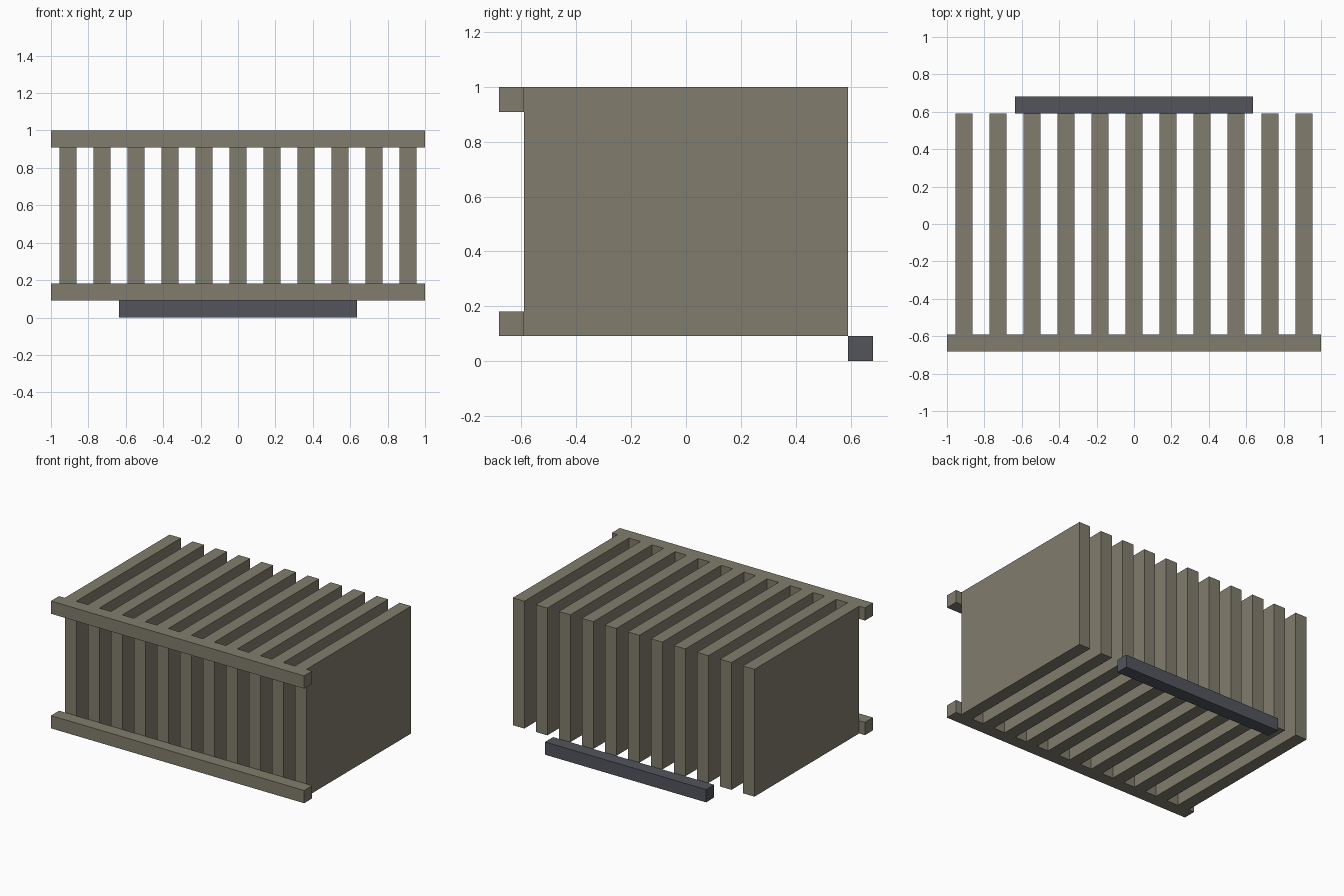
import bpy
import bmesh
from mathutils import Vector

cube = bpy.data.objects.get("Cube")
if cube:
    bpy.data.objects.remove(cube, do_unlink=True)

U = 1 / 11  # thickness of every bar and slat


def make_material(name, rgb):
    mat = bpy.data.materials.new(name)
    mat.use_nodes = True
    mat.diffuse_color = (*rgb, 1)
    bsdf = next(n for n in mat.node_tree.nodes if n.type == 'BSDF_PRINCIPLED')
    bsdf.inputs["Base Color"].default_value = (*rgb, 1)
    bsdf.inputs["Roughness"].default_value = 0.8
    return mat


def box(name, low, high, mat):
    low, high = Vector(low), Vector(high)
    mesh = bpy.data.meshes.new(name)
    bm = bmesh.new()
    bmesh.ops.create_cube(bm, size=1)
    bmesh.ops.scale(bm, vec=high - low, verts=bm.verts)
    bm.to_mesh(mesh)
    bm.free()
    mesh.materials.append(mat)
    obj = bpy.data.objects.new(name, mesh)
    obj.location = (low + high) / 2
    bpy.context.collection.objects.link(obj)
    return obj


olive = make_material("olive grey", (0.22, 0.205, 0.153))
slate = make_material("dark slate", (0.085, 0.09, 0.108))

# Eleven upright slats, running front to back
for i in range(11):
    x = (i - 5) * 2 * U
    box(f"slat_{i + 1}", (x - U / 2, -6.5 * U, U), (x + U / 2, 6.5 * U, 11 * U), olive)

# Front rails across the slats
for name, z in (("lower_front_rail", U), ("upper_front_rail", 10 * U)):
    box(name, (-1, -7.5 * U, z), (1, -6.5 * U, z + U), olive)

# Dark bar low at the back
box("back_bar", (-7 * U, 6.5 * U, 0), (7 * U, 7.5 * U, U), slate)
